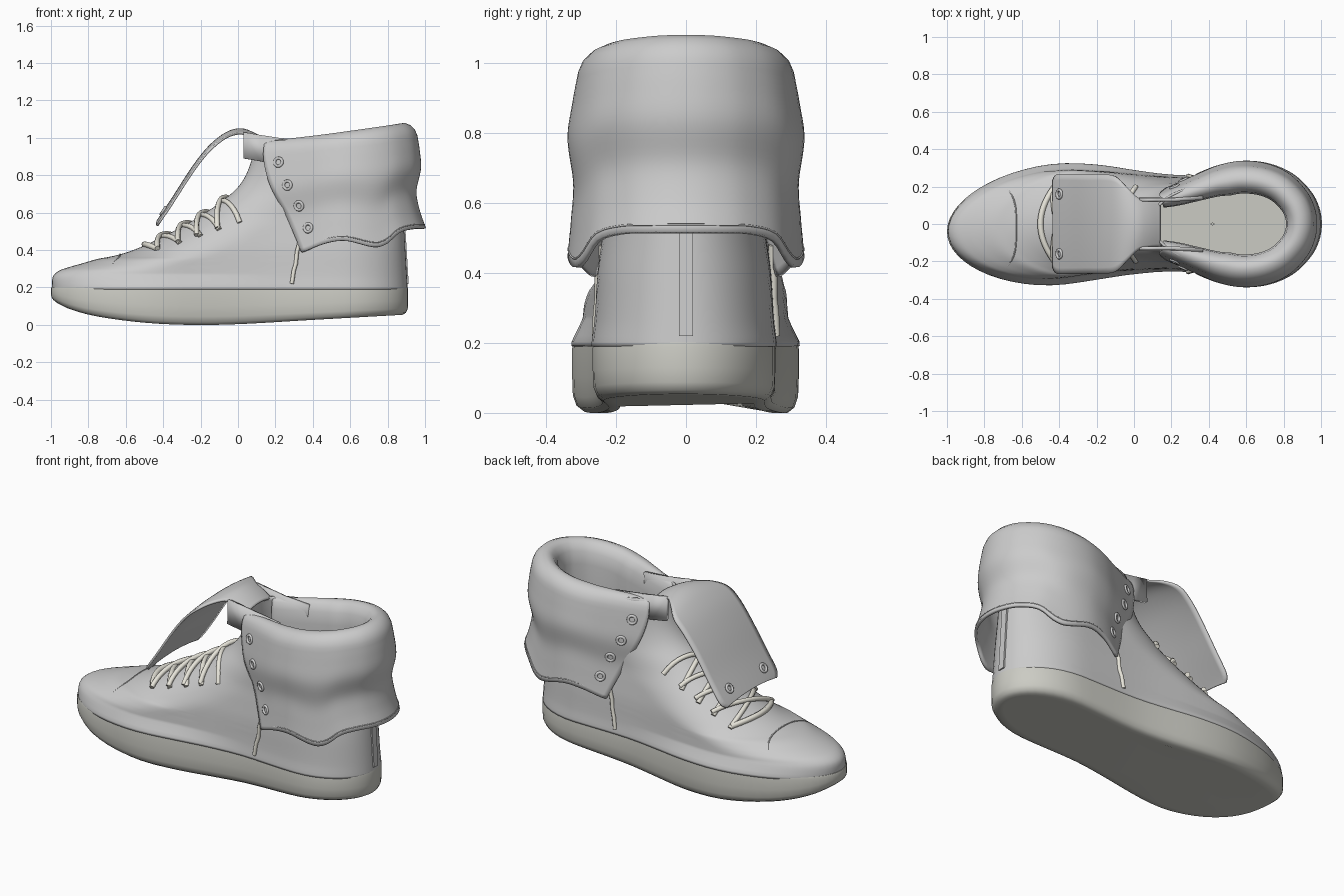
import bpy, math
from mathutils import Vector

if "Cube" in bpy.data.objects:
    bpy.data.objects.remove(bpy.data.objects["Cube"])


def material(name, rgb):
    m = bpy.data.materials.new(name)
    m.diffuse_color = (*rgb, 1)
    m.use_nodes = True
    m.node_tree.nodes["Principled BSDF"].inputs["Base Color"].default_value = m.diffuse_color
    return m


RUBBER = material("rubber", (0.60, 0.60, 0.55))
LACE = material("lace", (0.80, 0.78, 0.70))


def path(keys, t):
    """Smooth curve through keys, t in 0..1."""
    n = len(keys) - 1
    i = min(int(max(t, 0) * n), n - 1)
    f = t * n - i
    p = [keys[max(0, min(n, j))] for j in (i - 1, i, i + 1, i + 2)]
    return [0.5 * (2 * b + (c - a) * f + (2 * a - 5 * b + 4 * c - d) * f * f
            + (3 * b - a - 3 * c + d) * f ** 3) for a, b, c, d in zip(*p)]


def interp(keys, x):
    """Piecewise function y(x) with eased tangents."""
    if x <= keys[0][0]:
        return keys[0][1]
    if x >= keys[-1][0]:
        return keys[-1][1]
    i = next(j for j in range(len(keys) - 1) if x <= keys[j + 1][0])
    (x0, y0), (x1, y1) = keys[i], keys[i + 1]

    def slope(j):
        a, b = keys[max(j - 1, 0)], keys[min(j + 1, len(keys) - 1)]
        return (b[1] - a[1]) / (b[0] - a[0])
    h, f = x1 - x0, (x - x0) / (x1 - x0)
    return ((2 * f**3 - 3 * f**2 + 1) * y0 + (f**3 - 2 * f**2 + f) * h * slope(i)
            + (3 * f**2 - 2 * f**3) * y1 + (f**3 - f**2) * h * slope(i + 1))


def loft(name, rows, closed=False, caps=False, thick=0, mat=None, angle=50):
    n = len(rows[0])
    verts = [p for r in rows for p in r]
    faces = [(i * n + j, i * n + (j + 1) % n, (i + 1) * n + (j + 1) % n, (i + 1) * n + j)
             for i in range(len(rows) - 1) for j in range(n if closed else n - 1)]
    if caps:
        faces += [tuple(reversed(range(n))), tuple(range((len(rows) - 1) * n, len(rows) * n))]
    me = bpy.data.meshes.new(name)
    me.from_pydata(verts, [], faces)
    ob = bpy.data.objects.new(name, me)
    bpy.context.collection.objects.link(ob)
    bpy.ops.object.select_all(action='DESELECT')
    ob.select_set(True)
    bpy.context.view_layer.objects.active = ob
    bpy.ops.object.mode_set(mode='EDIT')
    bpy.ops.mesh.select_all(action='SELECT')
    bpy.ops.mesh.normals_make_consistent(inside=False)
    bpy.ops.object.mode_set(mode='OBJECT')
    if thick:
        s = ob.modifiers.new("thickness", 'SOLIDIFY')
        s.thickness, s.offset = thick, 0
    bpy.ops.object.shade_smooth_by_angle(angle=math.radians(angle))
    if mat:
        me.materials.append(mat)
    return ob


def tube(name, pts, radius, mat=None):
    cu = bpy.data.curves.new(name, 'CURVE')
    cu.dimensions, cu.bevel_depth, cu.bevel_resolution, cu.use_fill_caps = '3D', radius, 2, True
    sp = cu.splines.new('POLY')
    sp.points.add(len(pts) - 1)
    for q, p in zip(sp.points, pts):
        q.co = (*p, 1)
    sp.use_smooth = True
    ob = bpy.data.objects.new(name, cu)
    bpy.context.collection.objects.link(ob)
    if mat:
        cu.materials.append(mat)


# Foot plan: half width and centre line along x
WIDTH = [(-1, .28), (-.6, .308), (-.4, .322), (-.2, .305), (0, .275), (.2, .255), (.5, .26), (.9, .26)]
CENTRE = [(-1, -.04), (-.6, -.015), (-.2, .01), (.1, .008), (.5, -.005), (.9, -.008)]


def outline(xf, xr, lf, lr, width, n=72):
    """Closed plan outline with rounded front (length lf) and rear (length lr)."""
    pts = []
    for k in range(n):
        a = 2 * math.pi * k / n
        x = xf + (xr - xf) * (1 - math.cos(a)) / 2
        d, e = min(1, (x - xf) / lf), min(1, (xr - x) / lr)
        r = math.sqrt(max(0, 1 - (1 - d)**2)) * math.sqrt(max(0, 1 - (1 - e)**2))
        pts.append((x, interp(CENTRE, x) + math.copysign(r * width(x), math.sin(a))))
    return pts


# Sole
BOTTOM = [(-1, .135), (-.9, .085), (-.75, .045), (-.5, .012), (-.25, 0), (0, .004), (.4, .027), (.9, .055)]
rows = []
for inset, f in ((.06, 0), (.03, .0), (.012, .07), (.002, .22), (0, .5), (0, .9), (.003, 1)):
    o = outline(-1 + inset, .91 - inset, .5, .35, lambda x: interp(WIDTH, x) - inset)
    rows.append([(x, y, interp(BOTTOM, x) * (1 - f) + .203 * f) for x, y in o])
loft("sole", rows, True, True, mat=RUBBER, angle=60)

# Upper: stacked horizontal rings, front edge following the instep profile (z, x)
FRONT = [(.19, -.985), (.25, -.985), (.282, -.955), (.302, -.9), (.322, -.83), (.345, -.75), (.36, -.67), (.385, -.58),
         (.43, -.47), (.50, -.33), (.58, -.19), (.65, -.09), (.72, -.005), (.80, .05), (.90, .085), (.985, .1)]
TAPER = [(.2, .985), (.26, .955), (.4, .92), (.5, .87), (.6, .82), (.98, .78)]
ROUND = [(.2, .5), (.5, .45), (.7, .36), (.98, .3)]
profile = [path(FRONT, i / 60) for i in range(61)]
rows = []
for z, xf in profile:
    def width(x):
        fore = max(0, min(1, (.2 - x) / .4)) * min(1, max(0, (z - .2) / .07))
        return interp(WIDTH, x) * (interp(TAPER, z) - .07 * fore)
    xr = .9 - (z - .2) * .06
    rows.append([(x, y, z) for x, y in outline(xf, xr, interp(ROUND, z), .35, width)])
loft("upper", rows, True, thick=.015)


def on_upper(x, y, lift=.012):
    """Point on the instep surface above plan position x, y."""
    r = min(.97, abs(y - interp(CENTRE, x)) / (interp(WIDTH, x) * .84))
    xf = x - .47 * (1 - math.sqrt(1 - r * r))
    z = next((p[0] + (q[0] - p[0]) * (xf - p[1]) / (q[1] - p[1])
              for p, q in zip(profile, profile[1:]) if p[1] <= xf < q[1]), .25)
    return (x, y, z + lift)


# Insole
rows = [[(.42 + .43 * r * math.cos(a * math.pi / 24), .21 * r * math.sin(a * math.pi / 24), .27)
         for a in range(48)] for r in (1, .5, .02)]
loft("insole", rows, True, mat=RUBBER)

# Folded cuff: plan curve from one front edge, round the heel, to the other
HALF = [(.11, .165), (.2, .2), (.33, .255), (.45, .303), (.58, .327), (.72, .312), (.84, .258), (.93, .168), (.972, .085)]
PLAN = HALF + [(.985, 0)] + [(x, -y) for x, y in reversed(HALF)]
HEM = [(.1, .36), (.33, .385), (.465, .435), (.57, .45), (.73, .415), (.79, .435), (.85, .49), (.92, .512), (.98, .515)]
SX = [(0, .93), (.15, .955), (.35, .97), (.6, .92), (.8, .955), (1, 1.025)]
SY = [(0, .92), (.15, .965), (.35, 1.01), (.6, .96), (.8, .98), (1, 1.01)]


def rim_z(x):
    return .975 + (x - .12) * .112


def cuff(v, k, inset=0):
    u0 = .118 * v
    u = u0 + (1 - 2 * u0) * k

    def plan(t):
        x, y = path(PLAN, t)
        return Vector((.5 + (x - .5) * interp(SX, v), y * interp(SY, v), 0)), x
    p, x = plan(u)
    if inset:
        t = plan(min(1, u + .01))[0] - plan(max(0, u - .01))[0]
        p += Vector((t.y, -t.x, 0)).normalized() * inset * (.45 + .55 * min(1, min(k, 1 - k) / .18))
    top = rim_z(x) - .06
    p.z = top + (interp(HEM, x) - top) * v
    return p


K = [i / 72 for i in range(73)]
rows = []
for inset, drop in ((.13, -.7), (.13, -.3), (.13, -.12), (.122, -.05), (.1, -.015), (.08, -.002),
                    (.06, 0), (.035, -.01), (.012, -.032)):
    row = []
    for k in K:
        p = cuff(0, k, inset)
        p.z += .06 + drop
        row.append(p)
    rows.append(row)
rows += [[cuff(i / 24, k) for k in K] for i in range(25)]
loft("folded_cuff", rows, thick=.016)


def eyelet(name, pos, normal):
    bpy.ops.mesh.primitive_torus_add(major_radius=.022, minor_radius=.008, major_segments=20, minor_segments=8,
                                     location=pos, rotation=Vector(normal).to_track_quat('Z', 'Y').to_euler())
    bpy.context.object.name = name
    bpy.ops.object.shade_smooth()


# Cuff eyelets and hem stitching
for side in (0, 1):
    for i, v in enumerate((.1, .33, .54, .78)):
        k = abs(side - .047)
        p = cuff(v, k)
        n = (cuff(v, k + .01) - cuff(v, k - .01)).cross(cuff(v + .02, k) - cuff(v - .02, k)).normalized()
        if n.y * p.y < 0:
            n = -n
        eyelet(f"cuff_eyelet_{side}_{i}", p + n * .009, n)
tube("hem_stitch", [cuff(.955, .01 + .98 * k, -.008) for k in K], .003)

# Folded-down tongue flap: (x, z, half width)
FLAP = [(.14, .99, .12), (.08, 1.025, .125), (.02, 1.045, .14), (-.04, 1.035, .2), (-.1, 1.0, .255), (-.17, .935, .265),
        (-.25, .83, .265), (-.34, .69, .267), (-.41, .585, .265), (-.432, .552, .235)]
rows = []
for i in range(37):
    x, z, w = path(FLAP, i / 36)
    rows.append([(x, w * j / 8, z - .022 * (j / 8) ** 2) for j in range(-8, 9)])
loft("tongue_flap", rows, thick=.012)
for s in (-1, 1):
    eyelet("flap_eyelet", (-.4, s * .16, .61), (-.83, 0, .55))
    # Tongue side wings inside the opening
    loft("tongue_wing", [[(x, s * y, z), (x, s * (y + .005), z - .14)] for x, y, z in
                         ((.03, .13, 1.03), (.12, .13, 1.015), (.22, .13, 1.0), (.37, .14, .985))], thick=.02)
    # Hanging lace ends below the cuff
    tube("lace_end", [(.34, s * .245, .48), (.315, s * .25, .39), (.31, s * .25, .33), (.298, s * .255, .29),
                      (.288, s * .258, .22)], .011, LACE)

# Criss-cross laces over the instep, each side reaching down the quarters
for i, x in enumerate((-.43, -.32, -.22, -.11)):
    for s in (-1, 1):
        pts = [on_upper(x + .12 * t - .04 * (1 - (2 * t - 1) ** 2), s * .2 * (2 * t - 1), .012 + .012 * (s > 0))
               for t in [j / 16 for j in range(17)]]
        tube(f"lace_{i}", pts, .014, LACE)
tube("lace_bar", [on_upper(-.5 + .07 * (j / 8) ** 2, .19 * j / 8, .014) for j in range(-8, 9)], .016, LACE)

# Toe cap seam
tube("toe_seam", [on_upper(-.63 - .06 * abs(j / 12) ** 4, -.02 + .22 * j / 12, .008) for j in range(-12, 13)], .004)

# Heel strip
rows = []
for i in range(9):
    z = .22 + .4 * i / 8
    x = .9 - (z - .2) * .06
    rows.append([(x - .01, -.02, z), (x + .014, -.02, z), (x + .014, .02, z), (x - .01, .02, z)])
loft("heel_strip", rows, True, True, angle=30)
